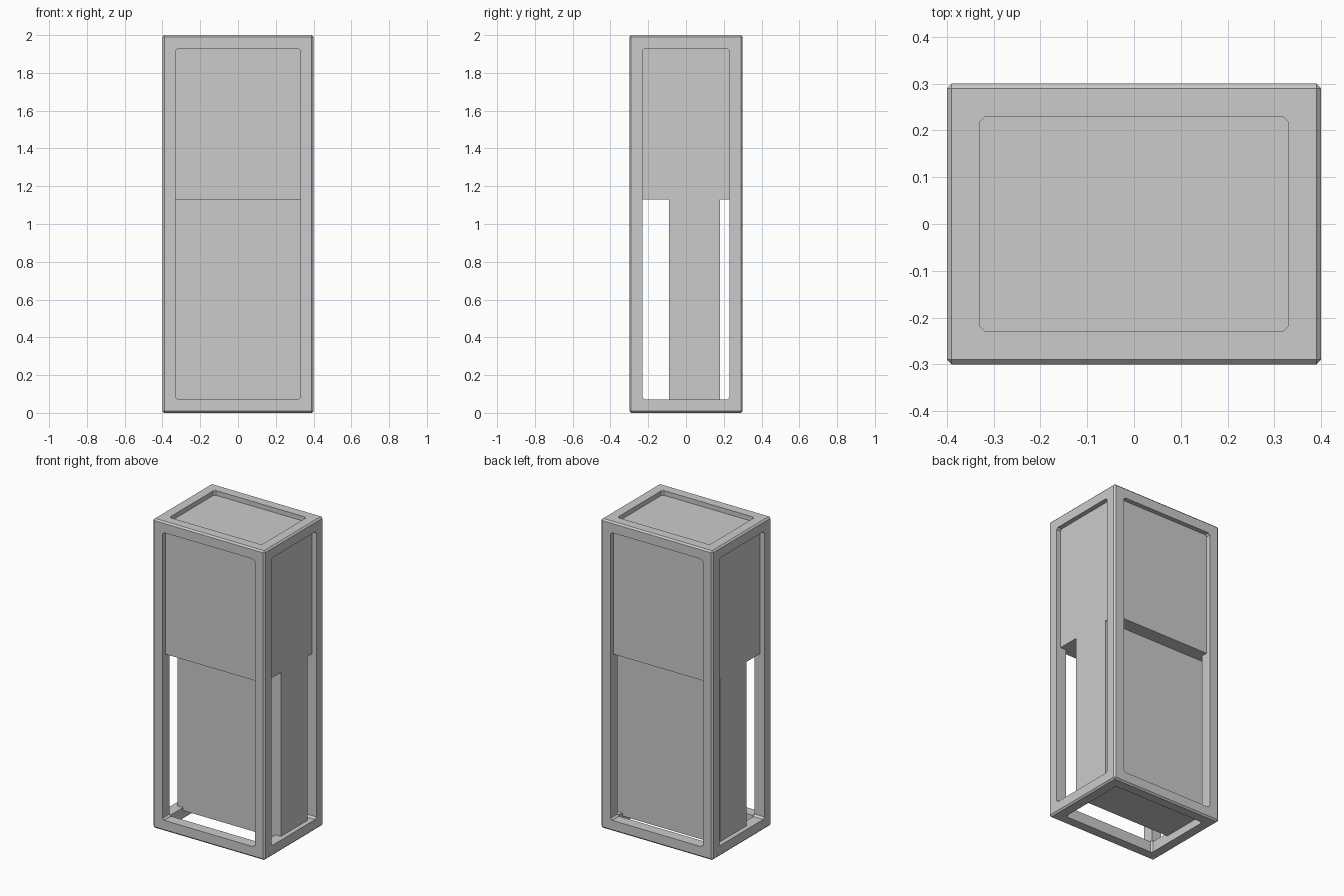
import bpy
import bmesh
from mathutils import Vector

if "Cube" in bpy.data.objects:
    bpy.data.objects.remove(bpy.data.objects["Cube"])


def box(name, lo, hi, chamfer=0.0, axis=None):
    """Box between two corners; chamfers all edges, or only those along one axis."""
    lo, hi = Vector(lo), Vector(hi)
    bm = bmesh.new()
    bmesh.ops.create_cube(bm, size=1)
    for v in bm.verts:
        v.co = (lo + hi) / 2 + v.co * (hi - lo)
    if chamfer:
        edges = [e for e in bm.edges if axis is None
                 or abs((e.verts[1].co - e.verts[0].co).normalized()[axis]) > 0.9]
        bmesh.ops.bevel(bm, geom=edges, offset=chamfer, offset_type='OFFSET',
                        segments=1, affect='EDGES', profile=0.5)
    mesh = bpy.data.meshes.new(name)
    bm.to_mesh(mesh)
    bm.free()
    obj = bpy.data.objects.new(name, mesh)
    bpy.context.collection.objects.link(obj)
    return obj


HALF = (0.4, 0.3, 1.0)
BAR = 0.07

# Open frame: chamfered box with an opening cut through along each axis
frame = box("frame", (-0.4, -0.3, 0), (0.4, 0.3, 2), 0.01)
for axis in range(3):
    size = [h - BAR for h in HALF]
    size[axis] = HALF[axis] + 0.1
    lo = Vector((0, 0, 1)) - Vector(size)
    hi = Vector((0, 0, 1)) + Vector(size)
    cutter = box("opening_cutter", lo, hi, 0.012, axis)
    cutter.hide_render = True
    mod = frame.modifiers.new("opening", 'BOOLEAN')
    mod.operation = 'DIFFERENCE'
    mod.solver = 'EXACT'
    mod.object = cutter
    bpy.context.view_layer.objects.active = frame
    bpy.ops.object.modifier_apply(modifier=mod.name)
    bpy.data.objects.remove(cutter)

# Upper cabinet, slightly recessed behind the frame
box("upper_cabinet", (-0.37, -0.27, 1.13), (0.37, 0.27, 1.97))

# Narrower lower cabinet, set towards the back
box("lower_cabinet", (-0.37, -0.09, 0.05), (0.37, 0.18, 1.13))
